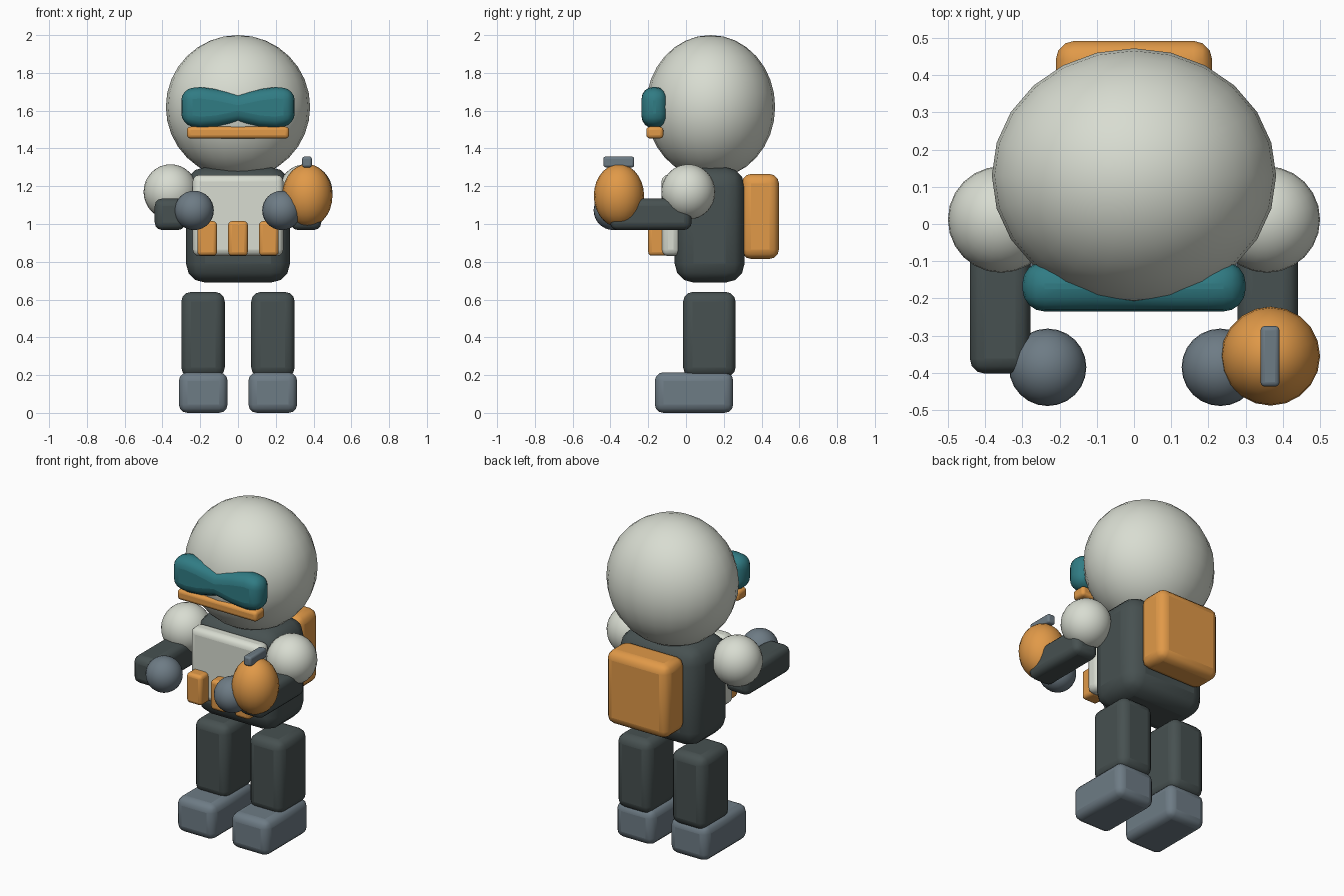
import bpy
import bmesh
from math import radians

cube = bpy.data.objects.get("Cube")
if cube:
    bpy.data.objects.remove(cube, do_unlink=True)


def material(name, rgb):
    mat = bpy.data.materials.new(name)
    mat.use_nodes = True
    mat.diffuse_color = (*rgb, 1)
    mat.node_tree.nodes["Principled BSDF"].inputs["Base Color"].default_value = (*rgb, 1)
    return mat


pale = material("pale_grey", (0.69, 0.72, 0.64))
dark = material("dark_suit", (0.063, 0.082, 0.082))
slate = material("slate_grey", (0.155, 0.2, 0.235))
orange = material("orange", (0.75, 0.32, 0.065))
teal = material("teal_glass", (0.03, 0.2, 0.23))


def finish(name, bm, mat, bevel=0, segments=3):
    """Turn a bmesh into a smooth object with an optional rounded edge."""
    bmesh.ops.recalc_face_normals(bm, faces=bm.faces)
    mesh = bpy.data.meshes.new(name)
    bm.to_mesh(mesh)
    bm.free()
    mesh.materials.append(mat)
    obj = bpy.data.objects.new(name, mesh)
    bpy.context.collection.objects.link(obj)
    if bevel:
        mod = obj.modifiers.new("rounding", "BEVEL")
        mod.width = bevel
        mod.segments = segments
        mod.limit_method = "ANGLE"
        mod.angle_limit = radians(30)
    bpy.ops.object.select_all(action="DESELECT")
    obj.select_set(True)
    bpy.context.view_layer.objects.active = obj
    bpy.ops.object.shade_smooth_by_angle(angle=radians(40))
    return obj


def box(name, xs, ys, zs, mat, bevel):
    """Rounded box given by its extent along each axis."""
    bm = bmesh.new()
    bmesh.ops.create_cube(bm, size=1)
    for v in bm.verts:
        v.co = [(a + b) / 2 + c * (b - a) for c, (a, b) in zip(v.co, (xs, ys, zs))]
    return finish(name, bm, mat, bevel)


def ball(name, centre, radii, mat, segments=24, rings=16):
    bm = bmesh.new()
    bmesh.ops.create_uvsphere(bm, u_segments=segments, v_segments=rings, radius=1)
    bmesh.ops.scale(bm, vec=radii, verts=bm.verts)
    bmesh.ops.translate(bm, vec=centre, verts=bm.verts)
    return finish(name, bm, mat)


# Head
ball("head", (0, 0.13, 1.62), (0.382, 0.342, 0.38), pale)

# Visor: an outline pinched in the middle, extruded backwards and rounded
half = [(0, 1.69), (0.11, 1.713), (0.2, 1.725), (0.3, 1.715),
        (0.3, 1.525), (0.2, 1.508), (0.11, 1.515), (0, 1.538)]
outline = half + [(-x, z) for x, z in reversed(half[1:-1])]
bm = bmesh.new()
face = bm.faces.new([bm.verts.new((x, -0.235, z)) for x, z in outline])
side = bmesh.ops.extrude_face_region(bm, geom=[face])["geom"]
bmesh.ops.translate(bm, vec=(0, 0.135, 0),
                    verts=[v for v in side if isinstance(v, bmesh.types.BMVert)])
finish("visor", bm, teal, 0.06, 4)
box("visor_strip", (-0.27, 0.27), (-0.21, -0.12), (1.453, 1.515), orange, 0.018)

# Body, chest plate and backpack
box("torso", (-0.275, 0.275), (-0.06, 0.31), (0.69, 1.3), dark, 0.1)
box("chest_plate", (-0.24, 0.24), (-0.13, -0.03), (0.83, 1.26), pale, 0.035)
box("backpack", (-0.21, 0.21), (0.295, 0.492), (0.815, 1.265), orange, 0.05)
for name, x in (("right", -0.163), ("middle", 0), ("left", 0.163)):
    box(name + "_pouch", (x - 0.052, x + 0.052), (-0.2, -0.1), (0.832, 1.015), orange, 0.02)

# Arms and legs
for name, s in (("left", 1), ("right", -1)):
    ball(name + "_shoulder", (s * 0.357, 0.012, 1.17), (0.143, 0.143, 0.146), pale)
    box(name + "_forearm", sorted((s * 0.278, s * 0.441)), (-0.402, 0.03),
        (0.968, 1.135), dark, 0.04)
    ball(name + "_hand", (s * 0.232, -0.385, 1.072), (0.104,) * 3, slate)
    box(name + "_leg", sorted((s * 0.07, s * 0.3)), (-0.015, 0.262), (0.19, 0.64), dark, 0.05)
    box(name + "_boot", sorted((s * 0.055, s * 0.313)), (-0.165, 0.25), (0, 0.215), slate, 0.045)

# Held canister with a grip on top
ball("canister", (0.367, -0.355, 1.15), (0.133, 0.133, 0.167), orange, 20, 14)
box("canister_grip", (0.34, 0.391), (-0.437, -0.274), (1.3, 1.357), slate, 0.012)
